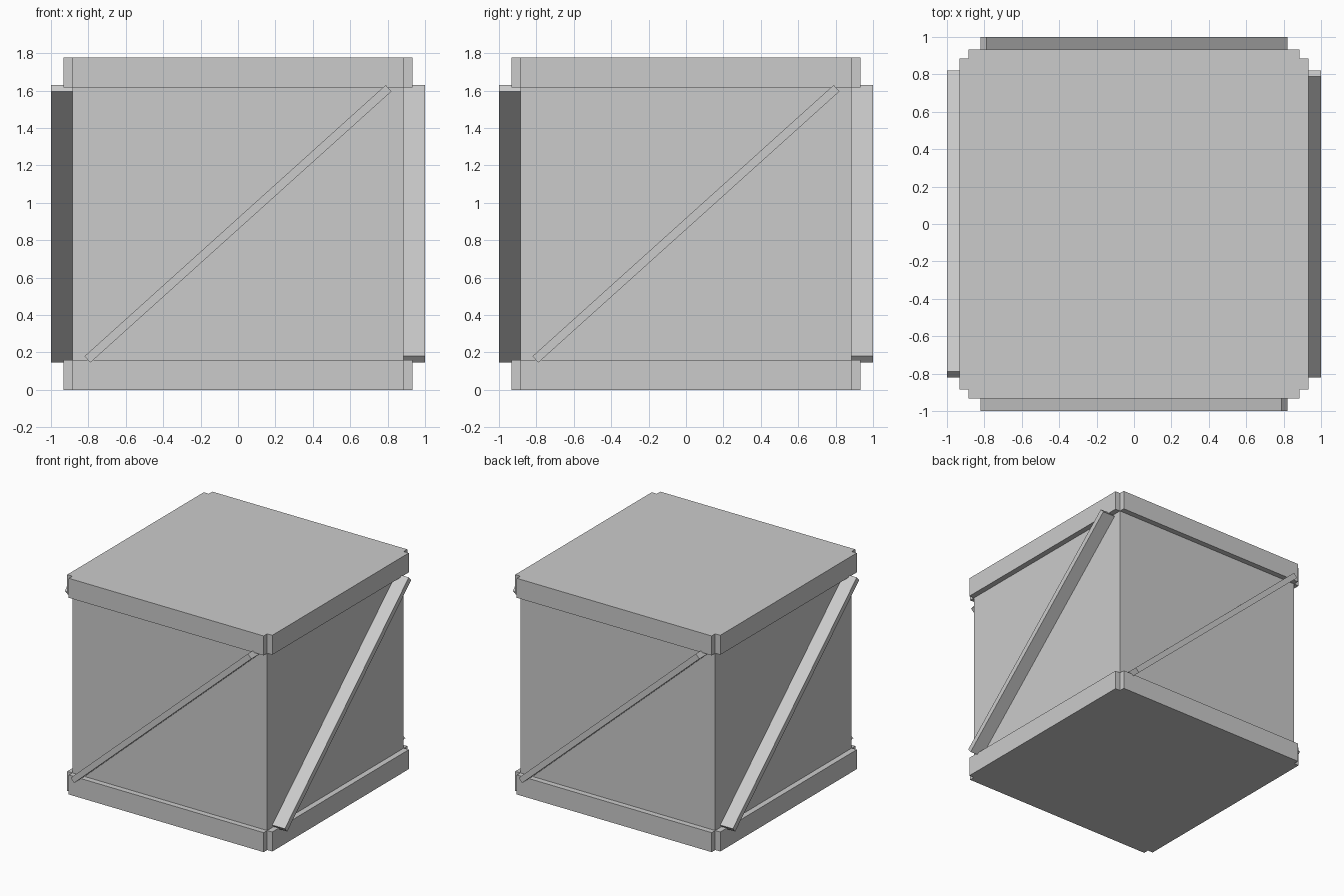
import bpy
from math import atan2, hypot, pi
from mathutils import Matrix

if "Cube" in bpy.data.objects:
    bpy.data.objects.remove(bpy.data.objects["Cube"])

HEIGHT = 1.776    # full crate height
CORE = 0.886      # half width of the core box
RAIL = 0.932      # outer face of the rails
RAIL_H = 0.16
BRACE = 1.0       # outer face of the braces


def box(name, size, matrix):
    bpy.ops.mesh.primitive_cube_add(size=1)
    ob = bpy.context.object
    ob.name = name
    ob.data.transform(matrix @ Matrix.Diagonal((*size, 1)))
    return ob


# Core box
box("crate_body", (2 * CORE, 2 * CORE, HEIGHT), Matrix.Translation((0, 0, HEIGHT / 2)))

# Diagonal brace measurements (centre line, seen from outside)
run, rise = 1.61, 1.45
length, angle = hypot(run, rise), atan2(rise, run)

for i, side in enumerate(("front", "right", "back", "left")):
    turn = Matrix.Rotation(i * pi / 2, 4, 'Z')

    # Bottom and top rails
    for level, z in (("bottom", RAIL_H / 2), ("top", HEIGHT - RAIL_H / 2)):
        box(f"{side}_{level}_rail", (2 * CORE, RAIL - CORE, RAIL_H),
            turn @ Matrix.Translation((0, -(RAIL + CORE) / 2, z)))

    # Brace rising from lower left to upper right
    box(f"{side}_brace", (length, BRACE - CORE, 0.046),
        turn @ Matrix.Translation((0, -(BRACE + CORE) / 2, HEIGHT / 2))
        @ Matrix.Rotation(-angle, 4, 'Y'))
